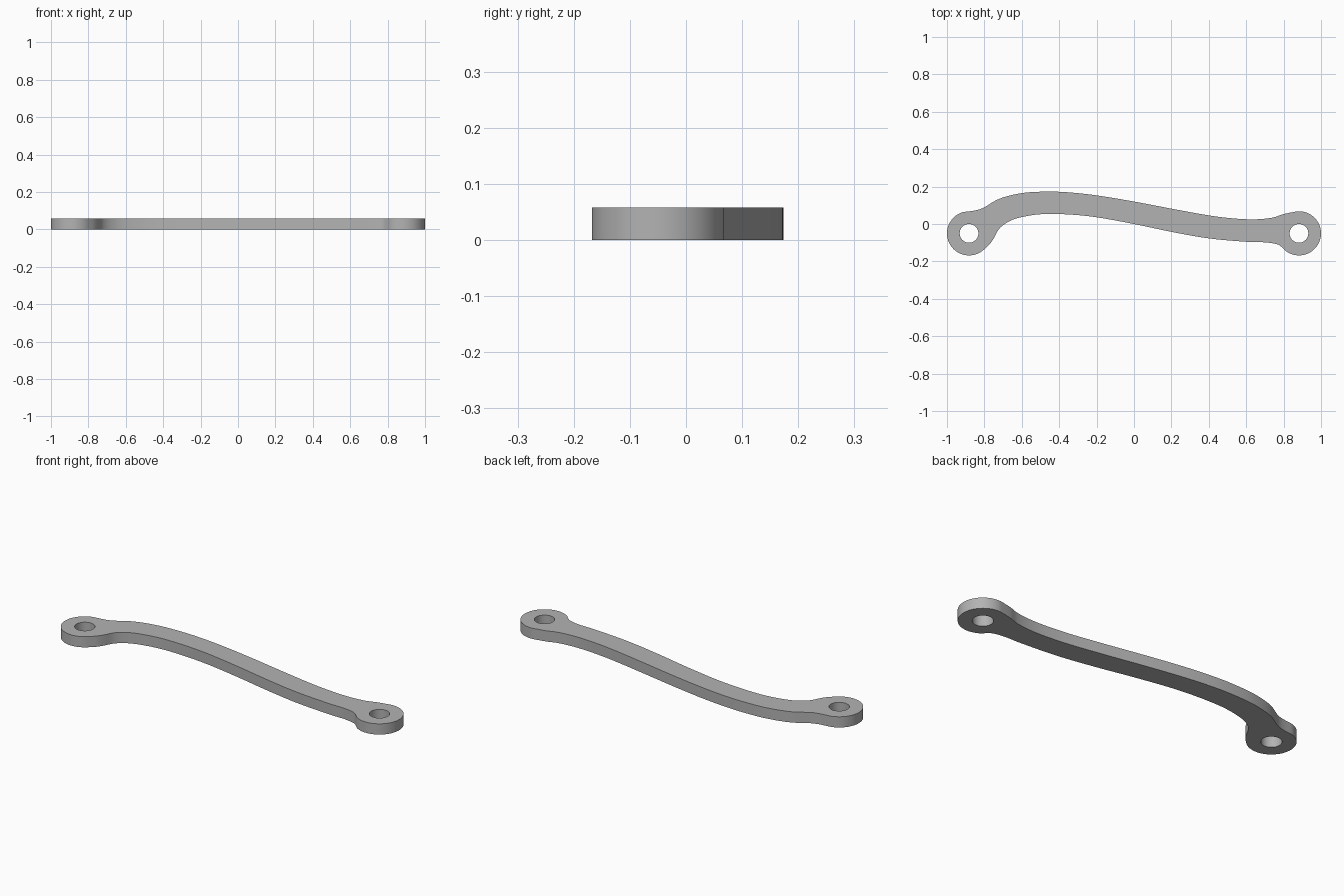
import bpy
import math
from mathutils import Vector

cube = bpy.data.objects.get("Cube")
if cube:
    bpy.data.objects.remove(cube, do_unlink=True)

THICK = 0.058
EYE_X, EYE_Y, EYE_R, HOLE_R = 0.882, -0.05, 0.118, 0.05


def arc(cx, radius, start, end, steps):
    """Points on an arc around an eye centre, angles in degrees."""
    angles = [math.radians(start + (end - start) * i / steps) for i in range(steps + 1)]
    return [Vector((cx + radius * math.cos(a), EYE_Y + radius * math.sin(a))) for a in angles]


def smooth_path(points, steps=5):
    """Catmull-Rom path; the first and last points only guide the ends."""
    p = [Vector(q) for q in points]
    out = []
    for a, b, c, d in zip(p, p[1:], p[2:], p[3:]):
        for i in range(steps):
            t = i / steps
            out.append(0.5 * (2 * b + (c - a) * t + (2 * a - 5 * b + 4 * c - d) * t**2
                              + (3 * b - a - 3 * c + d) * t**3))
    return out


# Outline: eye arcs joined by the curved edges of the arm
left_arc = arc(-EYE_X, EYE_R, -45, -255, 40)
right_arc = arc(EYE_X, EYE_R, 95, -125, 40)
back_edge = [(-0.82, 0.08), (-0.72, 0.135), (-0.6, 0.165), (-0.48, 0.173), (-0.36, 0.17),
             (-0.2, 0.153), (0, 0.12), (0.2, 0.082), (0.4, 0.046), (0.54, 0.029),
             (0.65, 0.025), (0.74, 0.034), (0.8, 0.053)]
front_edge = [(0.782, -0.117), (0.755, -0.106), (0.7, -0.098), (0.6, -0.095), (0.4, -0.077),
              (0.2, -0.042), (0, 0), (-0.2, 0.036), (-0.35, 0.051), (-0.49, 0.053),
              (-0.6, 0.037), (-0.67, 0.013), (-0.72, -0.025), (-0.75, -0.077), (-0.771, -0.107)]
back = smooth_path(left_arc[-2:] + back_edge + right_arc[:2])
front = smooth_path(right_arc[-2:] + front_edge + left_arc[:2])
outline = left_arc[:-1] + back + right_arc[:-1] + front

# Flat filled curve with two holes, extruded to the plate thickness
curve = bpy.data.curves.new("link_arm", "CURVE")
curve.dimensions = "2D"
curve.fill_mode = "BOTH"
curve.extrude = THICK / 2
holes = [arc(x, HOLE_R, 0, 360, 40)[:-1] for x in (-EYE_X, EYE_X)]
for loop in [outline] + holes:
    spline = curve.splines.new("POLY")
    spline.points.add(len(loop) - 1)
    for point, co in zip(spline.points, loop):
        point.co = (co.x, co.y, 0, 1)
    spline.use_cyclic_u = True

arm = bpy.data.objects.new("link_arm", curve)
bpy.context.collection.objects.link(arm)
arm.location.z = THICK / 2

# Bare metal material
grey = bpy.data.materials.new("plain_grey")
grey.use_nodes = True
colour = (0.45, 0.45, 0.45, 1)
grey.diffuse_color = colour
grey.node_tree.nodes["Principled BSDF"].inputs["Base Color"].default_value = colour
curve.materials.append(grey)

# Convert to mesh, with round walls smooth and rims sharp
bpy.ops.object.select_all(action="DESELECT")
arm.select_set(True)
bpy.context.view_layer.objects.active = arm
bpy.ops.object.convert(target="MESH")
arm = bpy.context.object
bpy.ops.object.mode_set(mode="EDIT")
bpy.ops.mesh.select_all(action="SELECT")
bpy.ops.mesh.remove_doubles(threshold=0.0001)
bpy.ops.mesh.normals_make_consistent(inside=False)
bpy.ops.object.mode_set(mode="OBJECT")
bpy.ops.object.shade_smooth_by_angle(angle=math.radians(30))
